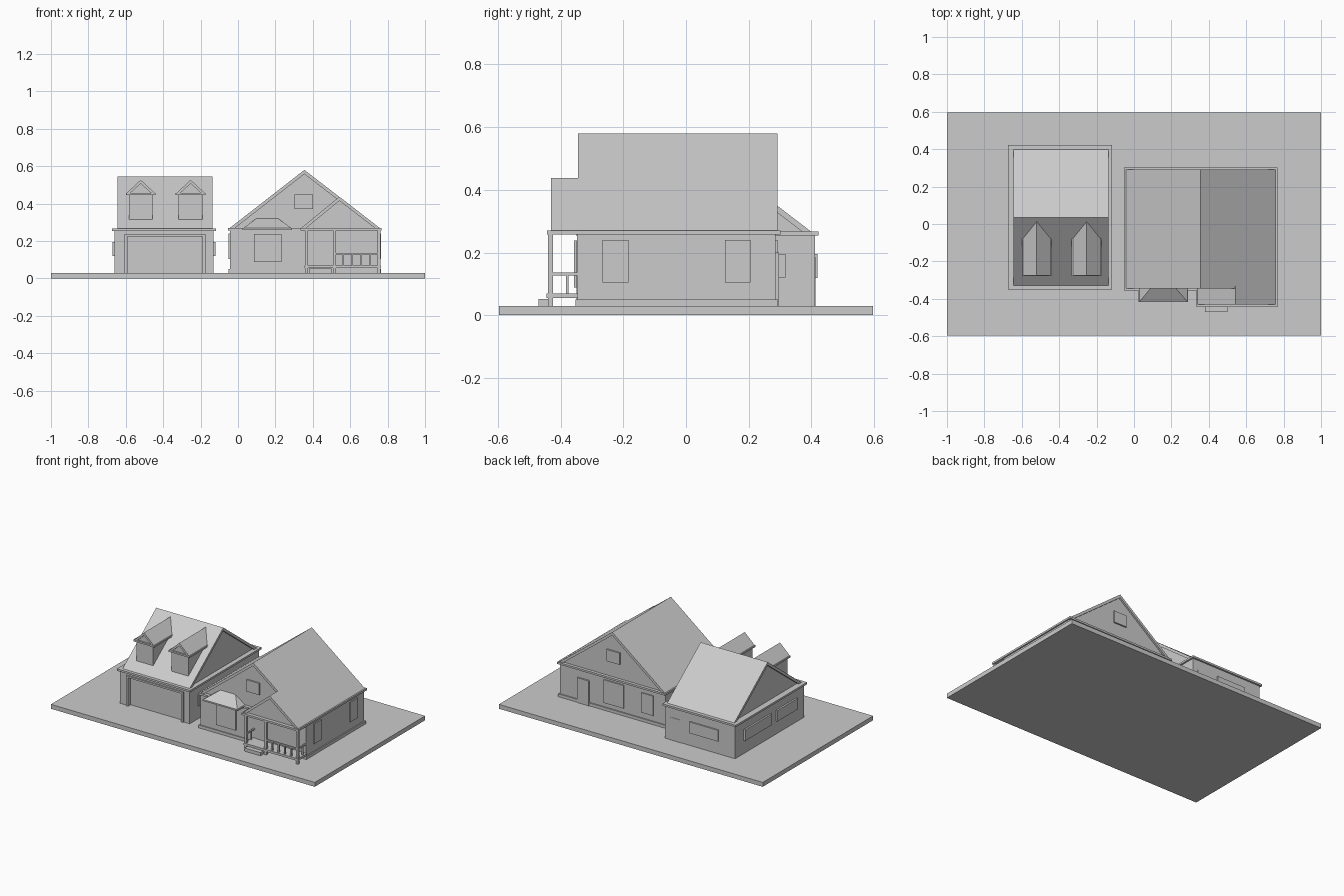
import bpy
import bmesh

if "Cube" in bpy.data.objects:
    bpy.data.objects.remove(bpy.data.objects["Cube"])

grey = bpy.data.materials.new("light grey")
grey.use_nodes = True
COL = (0.6, 0.6, 0.6, 1)
grey.diffuse_color = COL
grey.node_tree.nodes["Principled BSDF"].inputs["Base Color"].default_value = COL


def make(name, verts, faces):
    mesh = bpy.data.meshes.new(name)
    mesh.from_pydata(verts, [], faces)
    mesh.materials.append(grey)
    obj = bpy.data.objects.new(name, mesh)
    bpy.context.collection.objects.link(obj)
    # consistent outward normals
    bm = bmesh.new()
    bm.from_mesh(mesh)
    bmesh.ops.recalc_face_normals(bm, faces=bm.faces)
    bm.to_mesh(mesh)
    bm.free()
    return obj


def prism(name, profile, axis, a, b):
    """Extrude a (horizontal, z) profile along the x or y axis."""
    n = len(profile)
    place = (lambda h, z, t: (t, h, z)) if axis == "x" else (lambda h, z, t: (h, t, z))
    verts = [place(h, z, t) for t in (a, b) for h, z in profile]
    sides = [(i, (i + 1) % n, (i + 1) % n + n, i + n) for i in range(n)]
    return make(name, verts, [tuple(range(n)), tuple(range(n, 2 * n))] + sides)


def box(name, x, y, z):
    return prism(name, [(x[0], z[0]), (x[1], z[0]), (x[1], z[1]), (x[0], z[1])], "y", *y)


def gable_roof(name, axis, low, ridge, high, eave_z, ridge_z, span, inset, thick=0.022):
    """Two sloping panels over a set-back triangular gable."""
    run = thick * (ridge - low) / (ridge_z - eave_z)
    prism(name + "_panels", [(low, eave_z), (ridge, ridge_z), (high, eave_z),
                             (high - run, eave_z), (ridge, ridge_z - thick),
                             (low + run, eave_z)], axis, *span)
    prism(name + "_gable", [(low + run / 2, eave_z), (ridge, ridge_z - thick / 2),
                            (high - run / 2, eave_z)], axis,
          span[0] + inset, span[1] - inset)


# Ground
box("ground_slab", (-1, 1), (-0.597, 0.597), (0, 0.03))

# Garage walls with a recessed door
walls = box("garage_walls", (-0.66, -0.13), (-0.337, 0.411), (0, 0.26))
cutter = box("garage_door_cutter", (-0.592, -0.19), (-0.4, -0.318), (0.03, 0.225))
cutter.hide_render = True
cutter.hide_viewport = True
cut = walls.modifiers.new("door_recess", "BOOLEAN")
cut.operation = "DIFFERENCE"
cut.object = cutter
for i, x in enumerate((-0.607, -0.19)):
    box(f"garage_door_trim_{i}", (x, x + 0.015), (-0.346, -0.336), (0.03, 0.237))
box("garage_door_lintel", (-0.592, -0.19), (-0.346, -0.336), (0.225, 0.237))
box("garage_eave", (-0.673, -0.118), (-0.351, 0.423), (0.254, 0.267))
gable_roof("garage_roof", "x", -0.33, 0.036, 0.4, 0.266, 0.545, (-0.645, -0.136), 0.014)

# Garage windows and back door
for side, x in (("right", -0.672), ("left", -0.132)):
    for i, y in enumerate(((-0.25, -0.03), (0.03, 0.318))):
        box(f"garage_{side}_window_{i}", (x, x + 0.013), y, (0.12, 0.195))
box("garage_back_window", (-0.535, -0.32), (0.41, 0.42), (0.118, 0.195))
box("garage_back_door", (-0.25, -0.165), (0.41, 0.413), (0.02, 0.185))

# Dormers, running back into the garage roof
for i, x in enumerate((-0.52, -0.253)):
    prism(f"dormer_walls_{i}", [(-0.267, 0.31), (-0.267, 0.452), (-0.08, 0.452)],
          "x", x - 0.064, x + 0.064)
    prism(f"dormer_eave_{i}", [(-0.277, 0.447), (-0.277, 0.458), (-0.078, 0.458), (-0.093, 0.447)],
          "x", x - 0.08, x + 0.08)
    half, front, eave, top = 0.076, -0.275, 0.456, 0.527
    make(f"dormer_roof_{i}",
         [(x - half, front, eave), (x, front, top), (x + half, front, eave),
          (x - half, -0.08, eave), (x, 0.013, top), (x + half, -0.08, eave),
          (x - half + 0.02, front, eave), (x, front, top - 0.02), (x + half - 0.02, front, eave),
          (x - half + 0.02, front + 0.01, eave), (x, front + 0.01, top - 0.02),
          (x + half - 0.02, front + 0.01, eave)],
         [(0, 1, 4, 3), (1, 2, 5, 4), (0, 1, 7, 6), (1, 2, 8, 7),
          (6, 7, 10, 9), (7, 8, 11, 10), (9, 10, 11)])

# House body, set into the ground
box("house_foundation", (-0.052, 0.765), (-0.353, 0.293), (0, 0.05))
box("house_walls", (-0.043, 0.757), (-0.347, 0.285), (0, 0.262))
box("house_eave", (-0.053, 0.767), (-0.355, 0.301), (0.257, 0.27))
gable_roof("house_roof", "y", -0.046, 0.355, 0.76, 0.268, 0.58, (-0.344, 0.292), 0.012)

# House windows and doors
for side, x in (("right", -0.052), ("left", 0.755)):
    for i, y in enumerate(((-0.266, -0.183), (0.125, 0.205))):
        box(f"house_{side}_window_{i}", (x, x + 0.01), y, (0.104, 0.24))
back = (0.284, 0.293)
box("front_window", (0.085, 0.232), (-0.357, -0.346), (0.088, 0.238))
box("front_door", (0.385, 0.49), (-0.35, -0.346), (0.05, 0.238))
box("back_window_large", (0.27, 0.42), back, (0.08, 0.238))
box("back_window_small", (0.045, 0.135), back, (0.09, 0.225))
box("back_door", (0.53, 0.62), (0.284, 0.296), (0.02, 0.2))
box("front_gable_window", (0.302, 0.4), (-0.342, -0.331), (0.37, 0.45))
box("back_gable_window", (0.302, 0.4), (0.279, 0.29), (0.37, 0.45))

# Awning over the front window
box("awning_eave", (0.025, 0.29), (-0.418, -0.345), (0.26, 0.27))
make("awning_roof",
     [(0.03, -0.415, 0.27), (0.285, -0.415, 0.27), (0.285, -0.33, 0.27),
      (0.03, -0.33, 0.27), (0.1, -0.33, 0.322), (0.212, -0.33, 0.322)],
     [(0, 1, 2, 3), (0, 1, 5, 4), (1, 2, 5), (0, 3, 4), (2, 3, 4, 5)])

# Porch roof, floor and step
box("porch_eave", (0.335, 0.767), (-0.443, -0.345), (0.257, 0.27))
gable_roof("porch_roof", "y", 0.336, 0.542, 0.76, 0.268, 0.437, (-0.431, -0.331), 0.012)
box("porch_floor", (0.355, 0.765), (-0.445, -0.345), (0.055, 0.07))
box("porch_step", (0.38, 0.5), (-0.471, -0.44), (0, 0.052))

# Porch posts and railings
for i, x in enumerate((0.365, 0.515, 0.755)):
    box(f"porch_post_{i}", (x - 0.008, x + 0.008), (-0.44, -0.424), (0, 0.26))
box("front_rail", (0.515, 0.755), (-0.437, -0.427), (0.127, 0.136))
for i in range(4):
    x = 0.563 + i * 0.048
    box(f"front_baluster_{i}", (x - 0.005, x + 0.005), (-0.437, -0.427), (0.07, 0.128))
for side, x in (("right", 0.365), ("left", 0.755)):
    box(f"{side}_rail", (x - 0.005, x + 0.005), (-0.43, -0.345), (0.127, 0.136))
    box(f"{side}_baluster", (x - 0.004, x + 0.004), (-0.383, -0.375), (0.07, 0.128))
